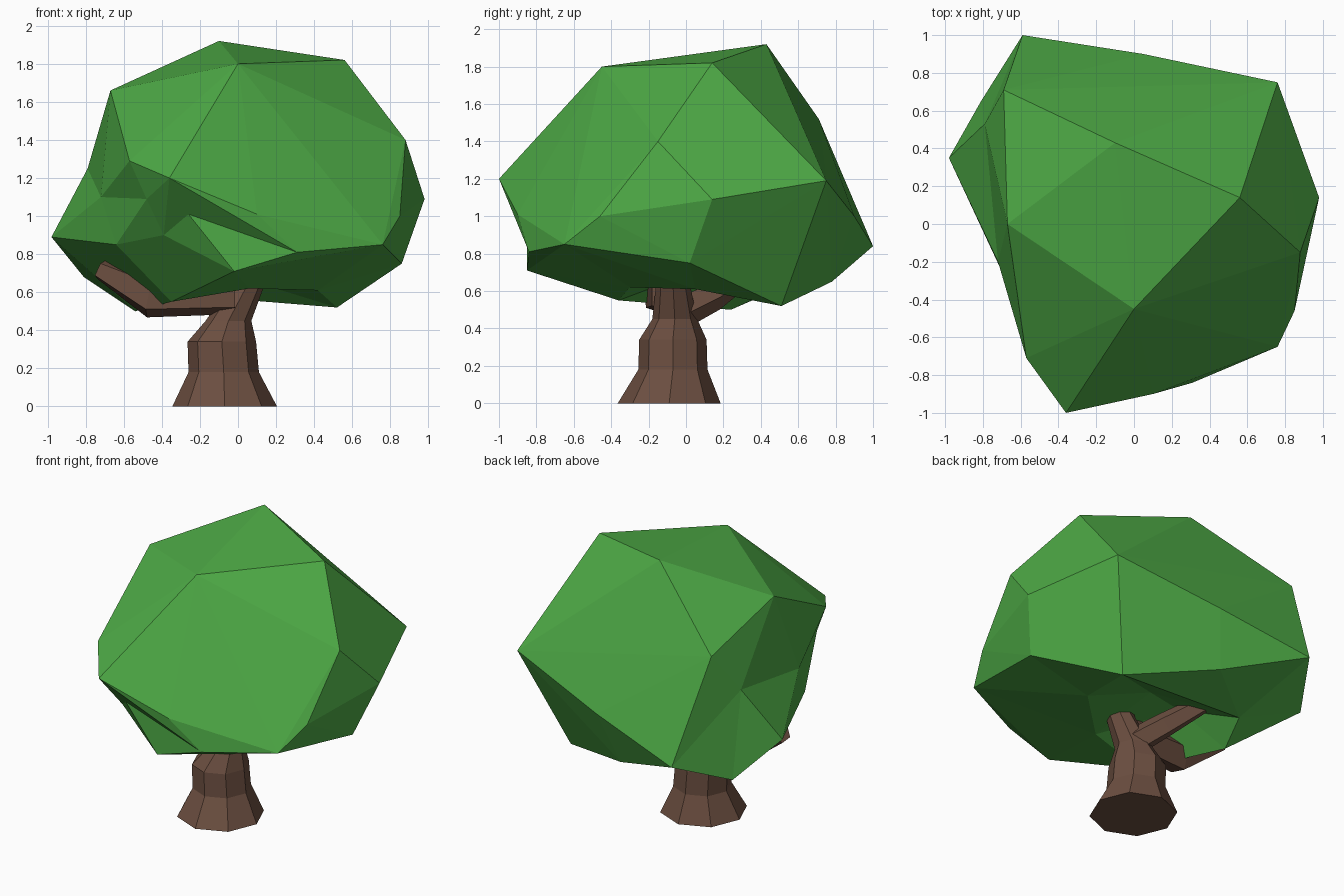
import bpy, bmesh
from math import cos, sin, pi
from mathutils import Vector

if "Cube" in bpy.data.objects:
    bpy.data.objects.remove(bpy.data.objects["Cube"])


def finish(name, bm, color):
    bmesh.ops.recalc_face_normals(bm, faces=bm.faces)
    me = bpy.data.meshes.new(name)
    bm.to_mesh(me)
    bm.free()
    ob = bpy.data.objects.new(name, me)
    bpy.context.collection.objects.link(ob)
    mat = bpy.data.materials.new(name + "_color")
    mat.diffuse_color = color
    mat.use_nodes = True
    mat.node_tree.nodes["Principled BSDF"].inputs["Base Color"].default_value = mat.diffuse_color
    me.materials.append(mat)
    return ob


def tube(name, rings, sides, color, flat=False):
    """Loft (x, y, z, radius) rings; flat keeps the rings horizontal."""
    bm = bmesh.new()
    loops = []
    pts = [Vector(r[:3]) for r in rings]
    for i, r in enumerate(rings):
        d = pts[min(i + 1, len(pts) - 1)] - pts[max(i - 1, 0)]
        u, v = Vector((1, 0, 0)), Vector((0, 1, 0))
        if not flat:
            u = d.cross(Vector((0, 0, 1))).normalized()
            v = u.cross(d).normalized()
        loops.append([bm.verts.new(pts[i] + r[3] * (u * cos(2 * pi * k / sides) + v * sin(2 * pi * k / sides)))
                      for k in range(sides)])
    for a, b in zip(loops, loops[1:]):
        for k in range(sides):
            n = (k + 1) % sides
            bm.faces.new((a[k], a[n], b[n], b[k]))
    bm.faces.new(loops[0])
    bm.faces.new(loops[-1])
    return finish(name, bm, color)


BARK = (0.15, 0.078, 0.052, 1)
LEAF = (0.075, 0.40, 0.06, 1)

# Flared trunk, leaning at the top
tube("trunk", [(-.07, -.09, 0, .275), (-.075, -.07, .18, .185), (-.085, -.07, .34, .18),
               (-.05, -.06, .45, .12), (.05, -.07, .64, .09), (.07, -.07, .85, .07)], 8, BARK, True)

# Side branches
tube("left_branch", [(-.02, -.1, .58, .10), (-.46, -.12, .58, .12), (-.72, -.02, .72, .06)], 5, BARK)
tube("back_branch", [(-.03, -.04, .48, .09), (-.14, .14, .57, .08), (-.3, .33, .70, .06)], 5, BARK)

# Crown: hull corners
corners = [
    (-.10, .43, 1.92), (.56, .14, 1.82), (0, -.45, 1.80), (-.67, 0, 1.66), (-.69, .71, 1.52),
    (.88, -.15, 1.40), (-.57, -.71, 1.29), (-.36, -1.0, 1.20), (.76, .75, 1.19),
    (.98, .14, 1.09), (.10, -.90, 1.01), (.85, -.46, 1.0), (.05, .9, 1.0),
    (-.98, .35, .89), (.76, -.65, .85), (-.59, 1.0, .84), (.31, -.84, .81), (.86, .02, .75),
    (-.02, -.85, .71), (-.81, .65, .68), (-.05, .78, .65), (-.35, -.36, .55),
    (.52, .51, .52)]
# Crown: dents, each with the outward offset used while finding the hull
dents = [((-.48, -.74, 1.09), (-.08, -.14, 0)), ((-.26, -.85, 1.01), (-.05, -.10, -.02)),
         ((-.39, -.70, .90), (-.08, -.14, -.04)), ((-.64, -.38, .85), (-.12, -.08, -.05)),
         ((-.72, -.2, 1.10), (-.12, -.03, 0)), ((-.79, .53, 1.25), (-.09, .06, .02)),
         ((-.54, .24, .50), (0, 0, -.04)), ((-.47, .46, .60), (-.03, .02, -.14)),
         ((.06, -.3, .62), (0, 0, -.16)), ((.42, .05, .61), (0, 0, -.14)),
         ((.10, .28, .65), (0, 0, -.23)), ((-.27, .12, .73), (0, 0, -.33))]
bm = bmesh.new()
for p in corners:
    bm.verts.new(p)
moved = [(bm.verts.new(Vector(p) + Vector(o)), p) for p, o in dents]
bmesh.ops.convex_hull(bm, input=bm.verts[:])
for v, p in moved:
    v.co = p
bmesh.ops.delete(bm, geom=[v for v in bm.verts if not v.link_faces], context='VERTS')
finish("crown", bm, LEAF)
